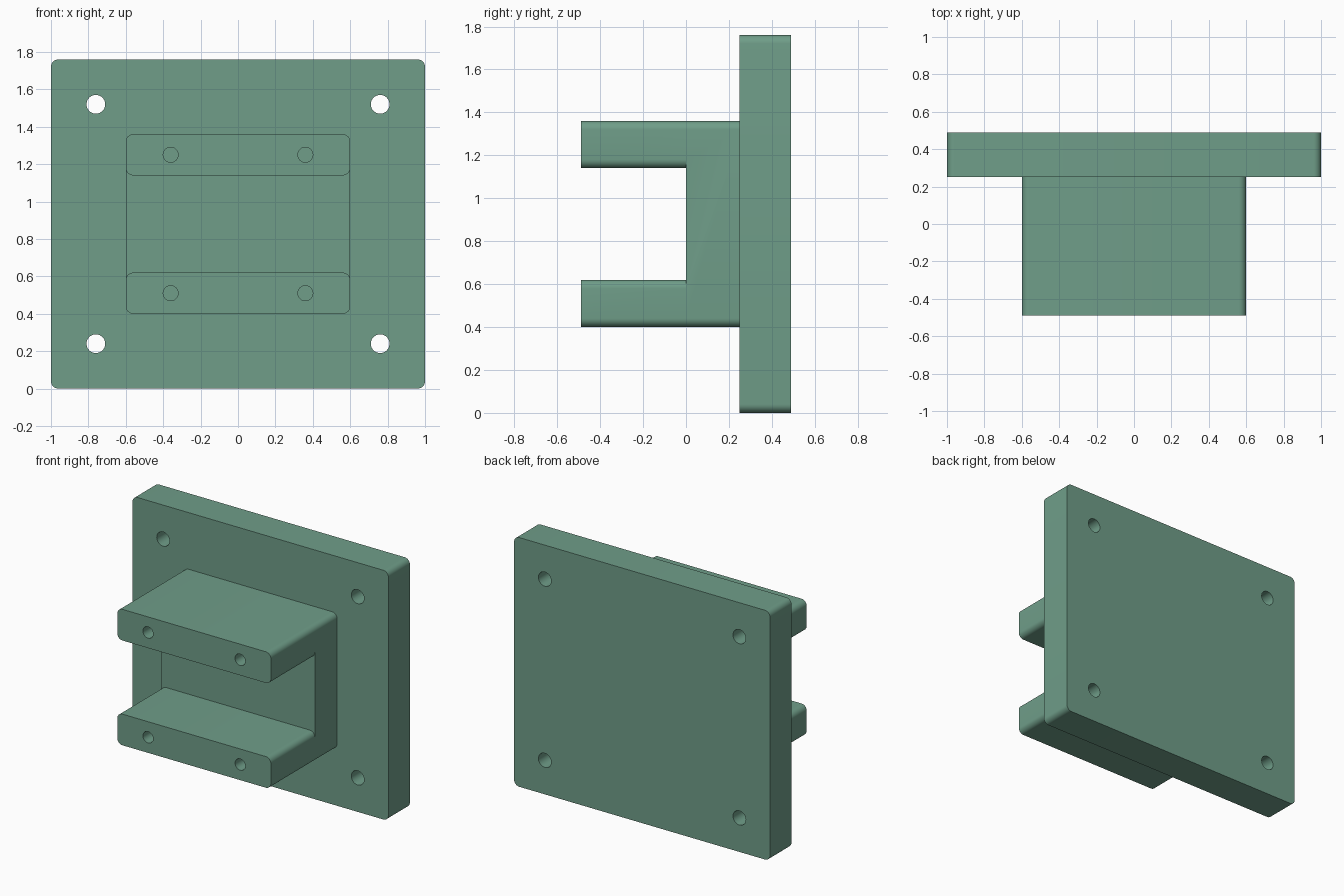
import bpy, bmesh
from math import sin, cos, pi, radians

if "Cube" in bpy.data.objects:
    bpy.data.objects.remove(bpy.data.objects["Cube"])


def prism(name, outline, y0, y1):
    """Extrude an x-z outline from y0 to y1."""
    bm = bmesh.new()
    face = bm.faces.new([bm.verts.new((x, y0, z)) for x, z in outline])
    ext = bmesh.ops.extrude_face_region(bm, geom=[face])["geom"]
    verts = [v for v in ext if isinstance(v, bmesh.types.BMVert)]
    bmesh.ops.translate(bm, verts=verts, vec=(0, y1 - y0, 0))
    bmesh.ops.recalc_face_normals(bm, faces=bm.faces)
    mesh = bpy.data.meshes.new(name)
    bm.to_mesh(mesh)
    bm.free()
    obj = bpy.data.objects.new(name, mesh)
    bpy.context.collection.objects.link(obj)
    return obj


def rounded(half_w, z0, z1, r=0.04, n=8):
    corners = [(half_w - r, z1 - r, 0), (-half_w + r, z1 - r, 1),
               (-half_w + r, z0 + r, 2), (half_w - r, z0 + r, 3)]
    return [(cx + r * cos((q + i / n) * pi / 2), cz + r * sin((q + i / n) * pi / 2))
            for cx, cz, q in corners for i in range(n + 1)]


def circle(cx, cz, r, n=40):
    return [(cx + r * cos(2 * pi * i / n), cz + r * sin(2 * pi * i / n)) for i in range(n)]


def combine(target, other, operation):
    bpy.context.view_layer.objects.active = target
    mod = target.modifiers.new(operation, 'BOOLEAN')
    mod.operation, mod.solver, mod.object = operation, 'EXACT', other
    bpy.ops.object.modifier_apply(modifier=mod.name)
    bpy.data.objects.remove(other)


# Mounting plate, web and the two arms fused into one solid
bracket = prism("mounting_bracket", rounded(1.0, 0.0, 1.76), 0.25, 0.49)
combine(bracket, prism("web", rounded(0.6, 0.40, 1.36), 0.0, 0.30), 'UNION')
for z0, z1 in ((0.40, 0.62), (1.14, 1.36)):
    combine(bracket, prism("arm", rounded(0.6, z0, z1), -0.49, 0.0), 'UNION')

# Through holes in the plate, blind screw holes in the arm ends
for side in (-1, 1):
    for z in (0.24, 1.52):
        combine(bracket, prism("plate_hole", circle(side * 0.76, z, 0.05), 0.1, 0.6), 'DIFFERENCE')
    for z in (0.51, 1.25):
        combine(bracket, prism("screw_hole", circle(side * 0.36, z, 0.04), -0.6, -0.09), 'DIFFERENCE')

# Smooth rounded corners, sharp edges elsewhere
bracket.select_set(True)
bpy.context.view_layer.objects.active = bracket
bpy.ops.object.shade_smooth_by_angle(angle=radians(30))

# Green paint
paint = bpy.data.materials.new("green_paint")
paint.diffuse_color = (0.16, 0.34, 0.25, 1)
paint.use_nodes = True
paint.node_tree.nodes["Principled BSDF"].inputs["Base Color"].default_value = paint.diffuse_color
bracket.data.materials.clear()
bracket.data.materials.append(paint)
